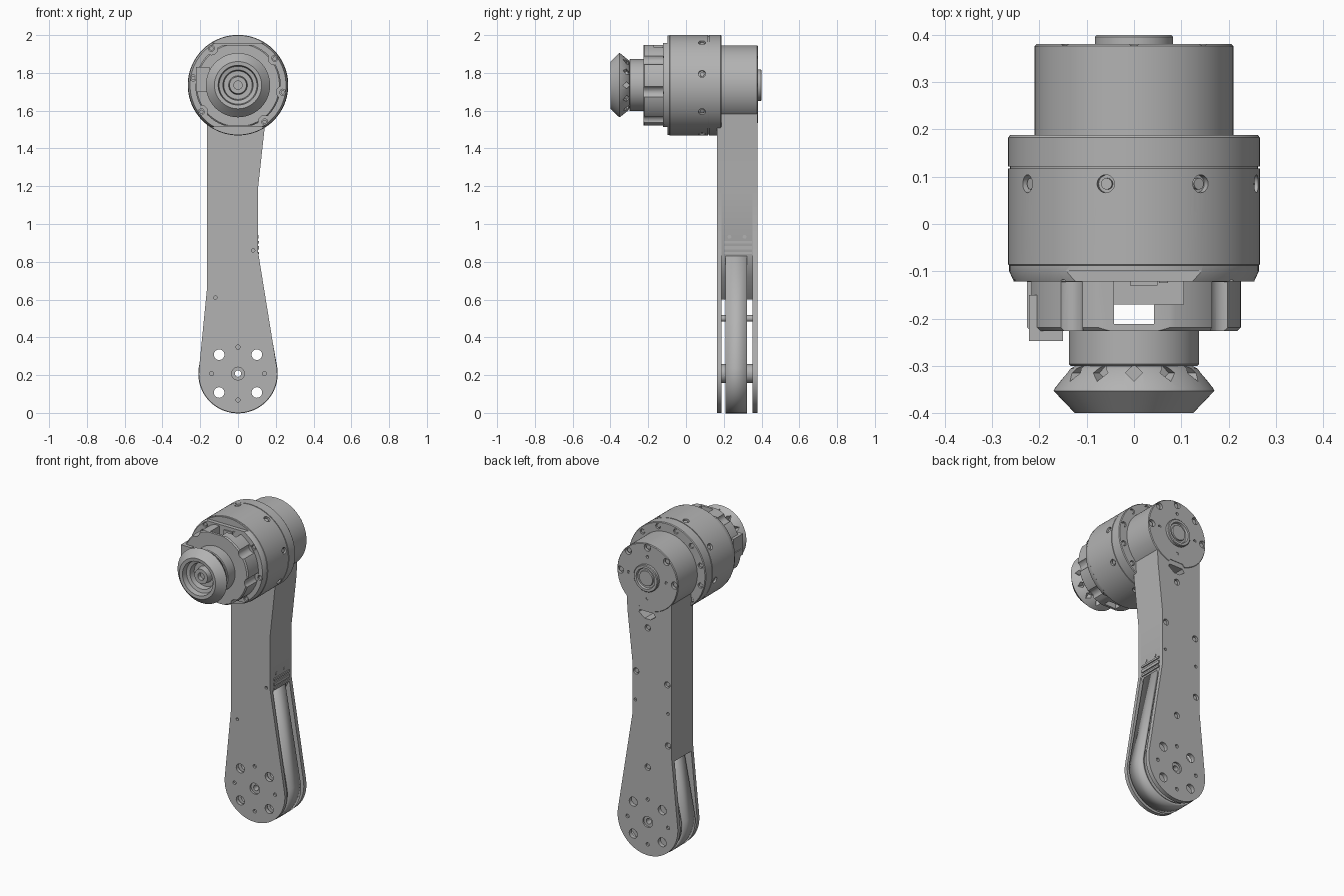
import bpy, bmesh, math
from mathutils import Vector

cube = bpy.data.objects.get("Cube")
if cube:
    bpy.data.objects.remove(cube, do_unlink=True)

grey = bpy.data.materials.new("machined_grey")
grey.use_nodes = True
grey.diffuse_color = (0.45, 0.45, 0.45, 1)
grey.node_tree.nodes["Principled BSDF"].inputs["Base Color"].default_value = (0.45, 0.45, 0.45, 1)

AXIS = 1.735   # height of the motor axis
HUB = 0.208    # height and radius of the lower joint


def make(name, bm):
    bmesh.ops.recalc_face_normals(bm, faces=bm.faces[:])
    mesh = bpy.data.meshes.new(name)
    bm.to_mesh(mesh)
    bm.free()
    obj = bpy.data.objects.new(name, mesh)
    bpy.context.collection.objects.link(obj)
    mesh.materials.append(grey)
    return obj


def activate(obj):
    bpy.ops.object.select_all(action='DESELECT')
    obj.select_set(True)
    bpy.context.view_layer.objects.active = obj


def smooth(obj):
    activate(obj)
    bpy.ops.object.shade_smooth_by_angle(angle=math.radians(30))
    return obj


def add_cyl(bm, p0, p1, r, sides=20):
    p0, p1 = Vector(p0), Vector(p1)
    d = p1 - p0
    m = d.to_track_quat('Z', 'Y').to_matrix().to_4x4()
    m.translation = (p0 + p1) / 2
    bmesh.ops.create_cone(bm, cap_ends=True, segments=sides, radius1=r, radius2=r,
                          depth=d.length, matrix=m)


def add_box(bm, lo, hi):
    vs = bmesh.ops.create_cube(bm, size=1)["verts"]
    for v in vs:
        v.co = Vector([(a + b) / 2 + c * (b - a) for a, b, c in zip(lo, hi, v.co)])


def cyls(name, items, sides=20):
    bm = bmesh.new()
    for p0, p1, r in items:
        add_cyl(bm, p0, p1, r, sides)
    return make(name, bm)


def boxes(name, items):
    bm = bmesh.new()
    for lo, hi in items:
        add_box(bm, lo, hi)
    return make(name, bm)


def lathe(name, profile, steps=96):
    bm = bmesh.new()
    vs = [bm.verts.new((r, y, AXIS)) for r, y in profile]
    es = [bm.edges.new(p) for p in zip(vs, vs[1:])]
    bmesh.ops.spin(bm, geom=vs + es, cent=(0, 0, AXIS), axis=(0, 1, 0),
                   angle=2 * math.pi, steps=steps)
    bmesh.ops.remove_doubles(bm, verts=bm.verts[:], dist=1e-5)
    return make(name, bm)


def prism(name, outline, y0, y1):
    bm = bmesh.new()
    face = bm.faces.new([bm.verts.new((x, y0, z)) for x, z in outline])
    ext = bmesh.ops.extrude_face_region(bm, geom=[face])["geom"]
    bmesh.ops.translate(bm, vec=(0, y1 - y0, 0),
                        verts=[g for g in ext if isinstance(g, bmesh.types.BMVert)])
    return make(name, bm)


def cut(obj, cutter):
    cutter.hide_render = True
    mod = obj.modifiers.new("cut", 'BOOLEAN')
    mod.operation, mod.object, mod.solver, mod.use_self = 'DIFFERENCE', cutter, 'EXACT', True
    activate(obj)
    bpy.ops.object.modifier_apply(modifier="cut")
    bpy.data.objects.remove(cutter, do_unlink=True)


def polar(r, deg, y=0):
    a = math.radians(deg)
    return Vector((r * math.cos(a), y, AXIS + r * math.sin(a)))


def along(points, y0, y1, r):
    return [((x, y0, z), (x, y1, z), r) for x, z in points]


def arc(r, a0, a1, n=40):
    return [(r * math.cos(math.radians(a0 + (a1 - a0) * i / n)),
             HUB + r * math.sin(math.radians(a0 + (a1 - a0) * i / n))) for i in range(n + 1)]


# Link arm: two cheek plates with a solid core in the upper part
upper_right = [(0.105, 0.86), (0.105, 1.18), (0.14, 1.5), (0.15, AXIS)]
outline = arc(HUB, -188, 8) + upper_right + [(-0.165, AXIS), (-0.165, 0.65)]
front_plate = prism("front_plate", outline, 0.165, 0.188)
back_plate = prism("back_plate", outline, 0.352, 0.378)
core = prism("arm_core", [(-0.165, 0.62), (-0.06, 0.6), (0.05, 0.72), (0.105, 0.84)]
             + upper_right[1:] + [(-0.165, AXIS)], 0.188, 0.352)

# Belt pulley, belt band and spacers between the plates
pulley = cyls("lower_pulley", along([(0, HUB)], 0.212, 0.318, 0.19), 64)
bm = bmesh.new()
path = [(-0.1, 0.75)] + arc(0.203, -188, 8) + [(0.085, 0.88)]
for (xa, za), (xb, zb) in zip(path, path[1:]):
    bm.faces.new([bm.verts.new(p) for p in
                  ((xa, 0.208, za), (xb, 0.208, zb), (xb, 0.322, zb), (xa, 0.322, za))])
bmesh.ops.remove_doubles(bm, verts=bm.verts[:], dist=1e-5)
belt = make("belt_band", bm)
mod = belt.modifiers.new("thickness", 'SOLIDIFY')
mod.thickness, mod.offset = 0.015, 0
smooth(belt)
spacer = cyls("axle_spacer", along([(0, HUB)], 0.188, 0.352, 0.05), 32)
posts = cyls("spacer_posts", along([(0.09, 0.5), (-0.1, 0.5)], 0.188, 0.352, 0.017))

# Holes through the lower joint
through = [(sx * 0.1, HUB + sz * 0.1) for sx in (-1, 1) for sz in (-1, 1)]
small = [(0, HUB + 0.14), (0, HUB - 0.14), (0.14, HUB), (-0.14, HUB)]
for part in (front_plate, back_plate, pulley, spacer):
    cut(part, cyls("cutter", along(through, 0.1, 0.5, 0.028)
                   + along([(0, HUB)], 0.1, 0.5, 0.017), 24))
cut(front_plate, cyls("cutter", along(small, 0.1, 0.178, 0.011)
                      + along([(0.08, 0.86), (-0.12, 0.61)], 0.1, 0.178, 0.009)
                      + along([(0, HUB)], 0.1, 0.178, 0.034)))

# Back plate: counterbored screws and a cable window
back_screws = [(0, 1.42), (0.08, 1.13), (-0.135, 1.1), (-0.14, 0.72), (0.0, 0.55)]
cut(back_plate, cyls("cutter", along(small, 0.367, 0.45, 0.011)
                     + along([(0, HUB)], 0.367, 0.45, 0.034)
                     + along(back_screws, 0.362, 0.45, 0.019)
                     + along([(0.085, 0.95), (-0.14, 0.92)], 0.367, 0.45, 0.009)))
screw_caps = smooth(cyls("back_plate_screws", along(back_screws, 0.355, 0.37, 0.013)))
window = [(-0.055, 1.5), (-0.02, 1.475), (0.02, 1.475), (0.06, 1.505), (0.055, 1.52), (-0.04, 1.52)]
for part in (back_plate, core):
    cut(part, prism("cutter", window, 0.3, 0.45))

# Rear head of the arm around the motor axis
head = lathe("rear_head", [(0, 0.16), (0.21, 0.16), (0.21, 0.376), (0.206, 0.381), (0, 0.381)])
rim_angles = [0, 45, 90, 135, 180]
cut(head, cyls("cutter", [(polar(0.187, a, 0.362), polar(0.187, a, 0.45), 0.022) for a in rim_angles]
               + [(polar(0.13, a, 0.368), polar(0.13, a, 0.45), 0.009) for a in (0, 90, 180, 270)]))
cut(head, prism("cutter", [(x, z + 0.03) for x, z in window], 0.34, 0.45))
smooth(cyls("head_screws", [(polar(0.187, a, 0.35), polar(0.187, a, 0.371), 0.014) for a in rim_angles]))
smooth(lathe("rear_cap", [(0, 0.375), (0.083, 0.375), (0.083, 0.396), (0.079, 0.4), (0.064, 0.4),
                          (0.06, 0.388), (0.048, 0.388), (0.046, 0.396), (0, 0.396)]))

# Motor housing with radial screw pockets and a seam
motor = lathe("motor_housing", [(0, -0.09), (0.262, -0.09), (0.266, -0.086), (0.266, 0.117),
                                (0.262, 0.117), (0.262, 0.122), (0.266, 0.122), (0.266, 0.183),
                                (0.262, 0.188), (0, 0.188)], 128)
radial = [13 + 45 * i for i in range(8)]
ring = [15 + 30 * i for i in range(12)]
cut(motor, cyls("cutter", [(polar(0.25, a, 0.085), polar(0.3, a, 0.085), 0.019) for a in radial]
                + [(polar(0.239, a, 0.176), polar(0.239, a, 0.25), 0.016) for a in ring]))
smooth(cyls("housing_screws", [(polar(0.24, a, 0.085), polar(0.259, a, 0.085), 0.012) for a in radial]
            + [(polar(0.239, a, 0.17), polar(0.239, a, 0.183), 0.011) for a in ring]))

# Front flange and stepped brake housing
flange = lathe("front_flange", [(0, -0.122), (0.254, -0.122), (0.264, -0.1), (0.264, -0.085), (0, -0.085)])
brake = lathe("brake_housing", [(0, -0.226), (0.219, -0.226), (0.226, -0.219), (0.226, -0.11), (0, -0.11)])
bolts = [36 + 45 * i for i in range(8) if i % 4 != 1]
cut(flange, cyls("cutter", [(polar(0.24, a, -0.2), polar(0.24, a, -0.11), 0.016) for a in bolts]))
cut(flange, boxes("cutter", [((-0.16, -0.2, AXIS + 0.222), (0.2, -0.098, 2.1)),
                             ((-0.2, -0.2, 1.4), (0.16, -0.098, AXIS - 0.222))]))
cut(brake, cyls("cutter", [(polar(0.238, a, -0.3), polar(0.238, a, -0.123), 0.032) for a in bolts]))
cut(brake, boxes("cutter", [((-0.042, -0.211, 1.3), (0.042, -0.17, 2.1)),
                            ((-0.042, -0.1705, AXIS + 0.15), (0.105, -0.1, 2.1)),
                            ((-0.3, -0.3, AXIS + 0.213), (0.3, 0, 2.1)),
                            ((-0.3, -0.3, 1.3), (0.3, 0, AXIS - 0.213))]))
smooth(cyls("flange_bolts", [(polar(0.24, a, -0.118), polar(0.24, a, -0.1), 0.011) for a in bolts]))
boxes("cable_connector", [((-0.008, -0.13, 1.87), (0.05, -0.085, 1.935)),
                          ((0.053, -0.125, 1.87), (0.072, -0.085, 1.94))])
boxes("side_tab", [((-0.222, -0.247, 1.7), (-0.15, -0.15, 1.83))])

# Output collar and hollow bevelled wheel
smooth(lathe("output_collar", [(0, -0.3), (0.134, -0.3), (0.138, -0.296), (0.138, -0.22), (0, -0.22)]))
wheel = lathe("bevel_wheel", [(0, -0.34), (0.022, -0.34), (0.022, -0.365), (0.045, -0.365), (0.05, -0.325),
                              (0.075, -0.325), (0.08, -0.36), (0.1, -0.365), (0.105, -0.398),
                              (0.125, -0.4), (0.17, -0.353), (0.168, -0.348), (0.135, -0.306),
                              (0.12, -0.298), (0, -0.298)])
cut(wheel, cyls("cutter", [(polar(0.115, a, -0.315), polar(0.2, a, -0.315), 0.018)
                           for a in range(0, 360, 30)], 4))

# Side grille at the top of the belt opening
boxes("side_grille", [((0.09, 0.2, z), (0.112, 0.35, z + h))
                      for z, h in ((0.84, 0.012), (0.865, 0.018), (0.898, 0.012))])
smooth(cyls("grille_screws", [((0.09, y, 0.932), (0.108, y, 0.932), 0.01) for y in (0.23, 0.31)]))

for part in (front_plate, back_plate, core, pulley, spacer, posts, head, motor, flange, brake, wheel):
    smooth(part)
